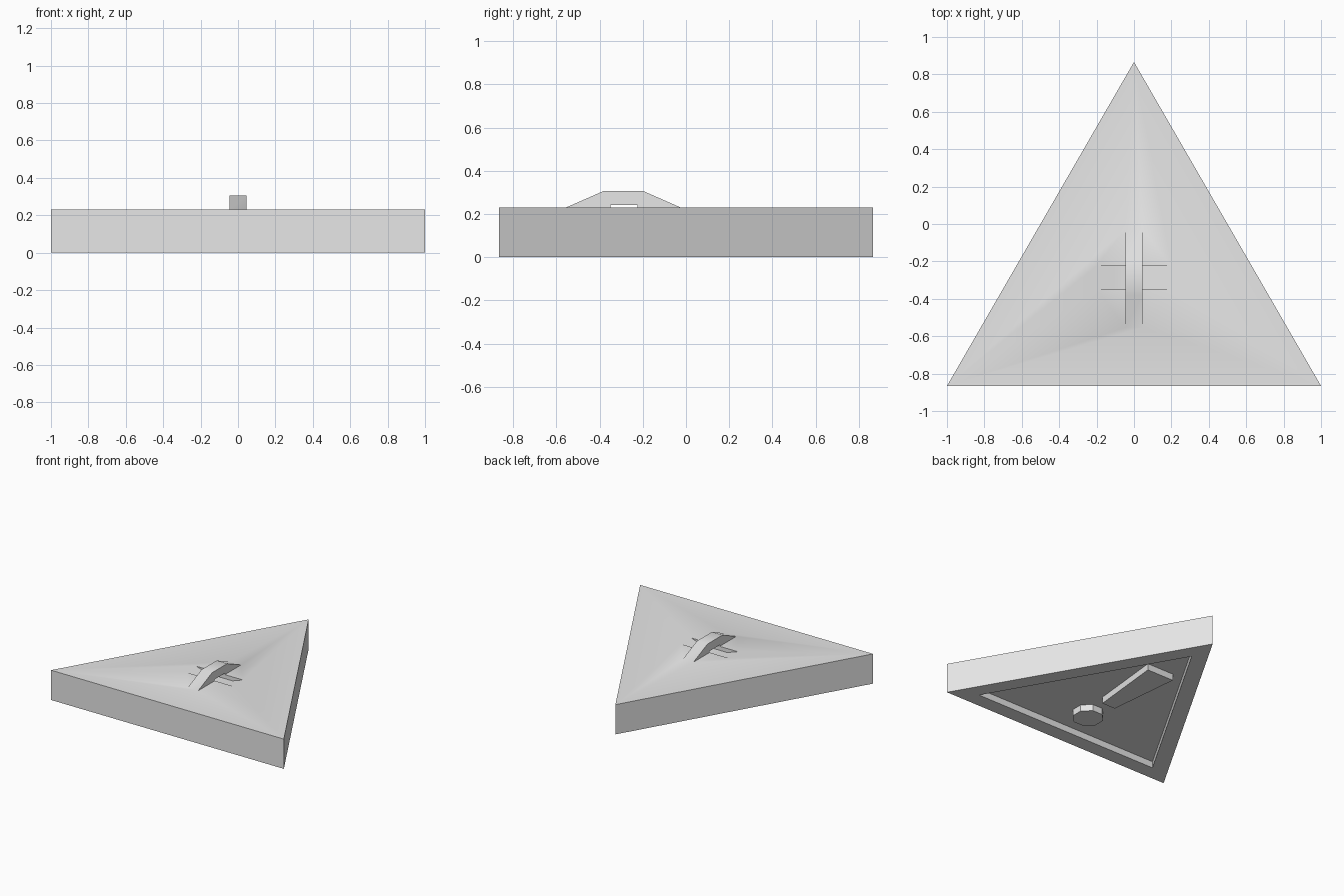
import bpy
import math
from mathutils import Vector

cube = bpy.data.objects.get("Cube")
if cube:
    bpy.data.objects.remove(cube, do_unlink=True)

HEIGHT = 0.231      # thickness of the triangular block
RECESS = 0.05       # depth of the underside pocket
R = 2 / math.sqrt(3)
CENTRE_Y = 0.866 - R

grey = bpy.data.materials.new("light_grey")
grey.use_nodes = True
grey.diffuse_color = (0.8, 0.8, 0.8, 1)
grey.node_tree.nodes["Principled BSDF"].inputs["Base Color"].default_value = (0.8, 0.8, 0.8, 1)


def prism(name, profile, axis, lo, hi):
    """Extrude a 2D profile along an axis; the profile uses the other two axes in order."""
    def place(p, t):
        c = list(p)
        c.insert("xyz".index(axis), t)
        return Vector(c)
    n = len(profile)
    verts = [place(p, t) for t in (lo, hi) for p in profile]
    faces = [tuple(range(n)), tuple(range(n, 2 * n))]
    faces += [(i, (i + 1) % n, n + (i + 1) % n, n + i) for i in range(n)]
    mesh = bpy.data.meshes.new(name)
    mesh.from_pydata(verts, [], faces)
    mesh.materials.append(grey)
    obj = bpy.data.objects.new(name, mesh)
    bpy.context.collection.objects.link(obj)
    # consistent outward normals
    bpy.context.view_layer.objects.active = obj
    bpy.ops.object.mode_set(mode="EDIT")
    bpy.ops.mesh.select_all(action="SELECT")
    bpy.ops.mesh.normals_make_consistent(inside=False)
    bpy.ops.object.mode_set(mode="OBJECT")
    return obj


def ring(sides, radius, y, start):
    return [(radius * math.cos(start + math.tau * i / sides),
             y + radius * math.sin(start + math.tau * i / sides)) for i in range(sides)]


def combine(target, tool, operation):
    mod = target.modifiers.new(operation.lower(), "BOOLEAN")
    mod.operation = operation
    mod.solver = "EXACT"
    mod.object = tool
    bpy.context.view_layer.objects.active = target
    bpy.ops.object.modifier_apply(modifier=mod.name)
    bpy.data.objects.remove(tool, do_unlink=True)


bpy.ops.object.select_all(action="DESELECT")

# Triangular block
block = prism("triangular_block", ring(3, R, CENTRE_Y, math.pi / 2), "z", 0, HEIGHT)

# Underside pocket
pocket = prism("pocket_cutter", ring(3, R * 0.8, CENTRE_Y, math.pi / 2), "z", -0.1, RECESS)
combine(block, pocket, "DIFFERENCE")

# Raised tapered bar and round dot inside the pocket
bar = prism("tapered_bar", [(-0.057, -0.28), (0.057, -0.28), (0.115, 0.29), (-0.115, 0.29)],
            "z", 0, RECESS + 0.05)
combine(block, bar, "UNION")
dot = prism("round_dot", ring(8, 0.113, -0.506, math.pi / 8), "z", 0, RECESS + 0.05)
combine(block, dot, "UNION")

# Strap loop on top, running front to back
loop = prism("strap_loop", [(-0.553, HEIGHT), (-0.382, 0.306), (-0.198, 0.306), (-0.027, HEIGHT),
                            (-0.027, 0.18), (-0.553, 0.18)], "x", -0.045, 0.045)
combine(block, loop, "UNION")

# Ramped slot passing beneath the loop
slot = prism("slot_cutter", [(-0.2, HEIGHT), (-0.11, 0.2), (0.11, 0.2), (0.2, HEIGHT),
                             (0.2, 0.242), (-0.2, 0.242)], "y", -0.35, -0.225)
combine(block, slot, "DIFFERENCE")

bpy.context.view_layer.objects.active = block
block.select_set(True)
bpy.ops.object.shade_smooth_by_angle(angle=math.radians(30))
